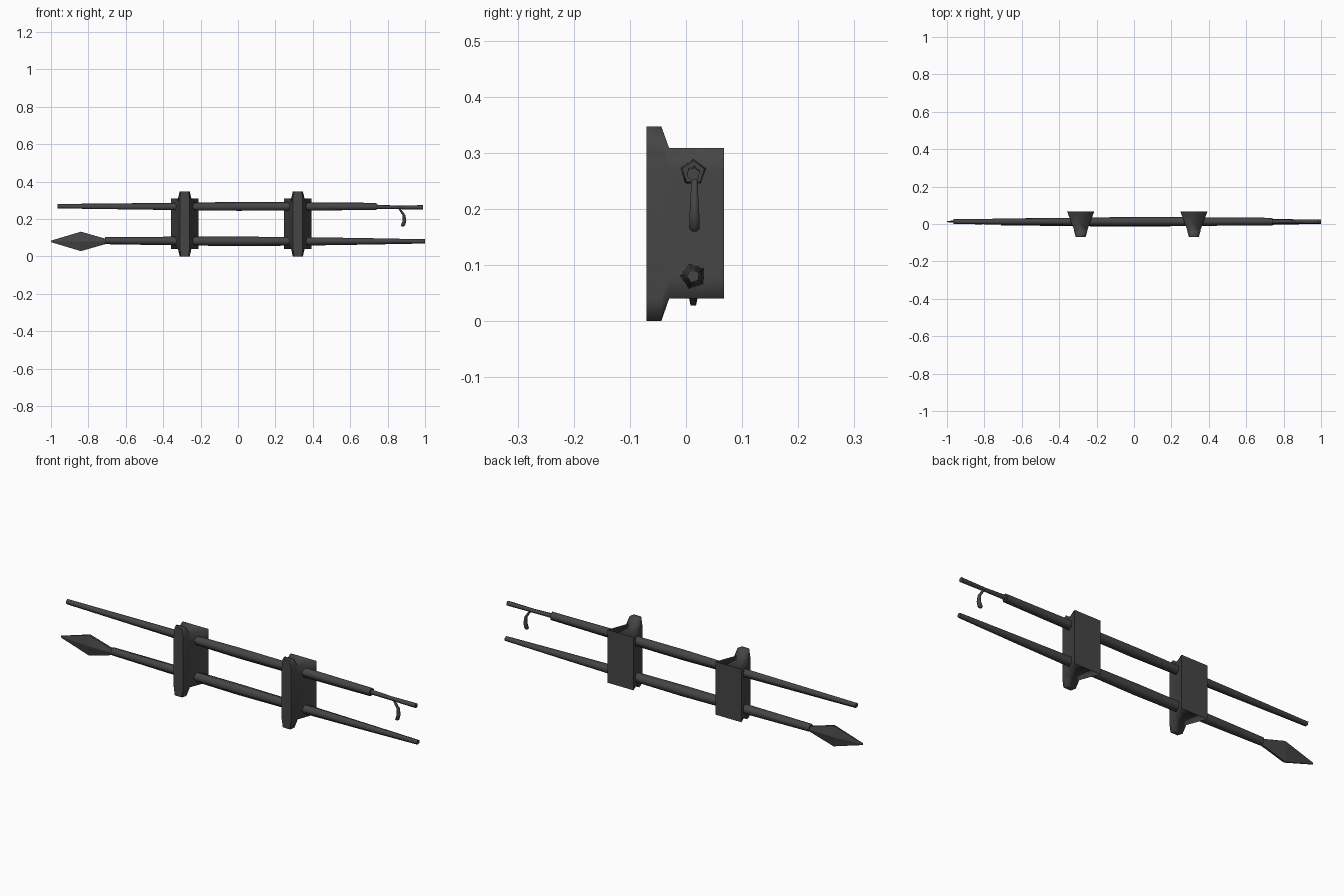
import bpy, bmesh, math
from mathutils import Vector

cube = bpy.data.objects.get("Cube")
if cube:
    bpy.data.objects.remove(cube, do_unlink=True)

metal = bpy.data.materials.new("dark_grey")
metal.use_nodes = True
COLOR = (0.06, 0.06, 0.06, 1)
metal.diffuse_color = COLOR
metal.node_tree.nodes["Principled BSDF"].inputs["Base Color"].default_value = COLOR

AXIS_Y = 0.013


def loft(name, rings, smooth=True):
    """Skin a closed shape through rings of equal length."""
    bm = bmesh.new()
    loops = [[bm.verts.new(p) for p in ring] for ring in rings]
    n = len(loops[0])
    for a, b in zip(loops, loops[1:]):
        for i in range(n):
            j = (i + 1) % n
            bm.faces.new((a[i], a[j], b[j], b[i]))
    bm.faces.new(loops[0])
    bm.faces.new(loops[-1])
    bmesh.ops.recalc_face_normals(bm, faces=bm.faces)
    for f in bm.faces:
        f.smooth = smooth and len(f.verts) == 4
    mesh = bpy.data.meshes.new(name)
    bm.to_mesh(mesh)
    bm.free()
    mesh.materials.append(metal)
    obj = bpy.data.objects.new(name, mesh)
    bpy.context.collection.objects.link(obj)
    return obj


def rod(name, stations, sides=5, turn=0.3):
    """Tapered rod along x; stations are (x, z, radius)."""
    angles = [turn + math.tau * i / sides for i in range(sides)]
    loft(name, [[(x, AXIS_Y + r * math.cos(a), z + r * math.sin(a)) for a in angles]
                for x, z, r in stations])


def bracket(name, cx):
    """Wedge block that narrows to a taller rounded strip at the front."""
    # y, half width, half width at the ends, bottom, top
    sections = [(-0.07, 0.026, 0.02, 0, 0.347), (-0.044, 0.034, 0.027, 0, 0.347),
                (-0.03, 0.036, 0.036, 0.04, 0.308), (0.068, 0.073, 0.073, 0.04, 0.308)]
    rings = []
    for y, w, e, lo, hi in sections:
        half = [(e, lo), (w, lo + 0.04), (w, hi - 0.04), (e, hi)]
        pts = half + [(-x, z) for x, z in reversed(half)]
        rings.append([(cx + x, y, z) for x, z in pts])
    loft(name, rings)


# Wall brackets
bracket("right_bracket", -0.285)
bracket("left_bracket", 0.32)

# Upper shaft and its slim tip
rod("upper_shaft", [(-0.965, 0.267, 0.013), (-0.36, 0.265, 0.021), (0, 0.265, 0.026),
                    (0.4, 0.265, 0.024), (0.74, 0.265, 0.021)])
rod("upper_tip", [(0.73, 0.265, 0.012), (0.85, 0.262, 0.01), (0.99, 0.262, 0.012)], sides=6)

# Lower shaft
rod("lower_shaft", [(-0.71, 0.084, 0.02), (-0.36, 0.082, 0.024), (0, 0.08, 0.027),
                    (0.4, 0.08, 0.023), (0.7, 0.08, 0.018), (1.0, 0.08, 0.012)], turn=0.6)

# Bent prong hanging from the tip
prong_path = [(0.86, 0.26, 0.006), (0.887, 0.22, 0.008), (0.89, 0.19, 0.01),
              (0.882, 0.165, 0.011), (0.881, 0.16, 0.005)]
loft("prong", [[Vector((x + r * math.cos(a), AXIS_Y + 0.002 + r * math.sin(a), z))
                for a in (math.tau * i / 6 for i in range(6))] for x, z, r in prong_path])

# Flat diamond blade with a central ridge; stations are (x, half height, half thickness)
blade = []
for x, h, t in [(-0.7, 0.012, 0.012), (-0.84, 0.052, 0.015), (-1.0, 0.004, 0.003)]:
    e = min(0.005, t * 0.6)
    outline = [(t, 0), (e, h), (-e, h), (-t, 0), (-e, -h), (e, -h)]
    blade.append([(x, AXIS_Y + y, 0.08 + z) for y, z in outline])
loft("spear_blade", blade, smooth=False)
